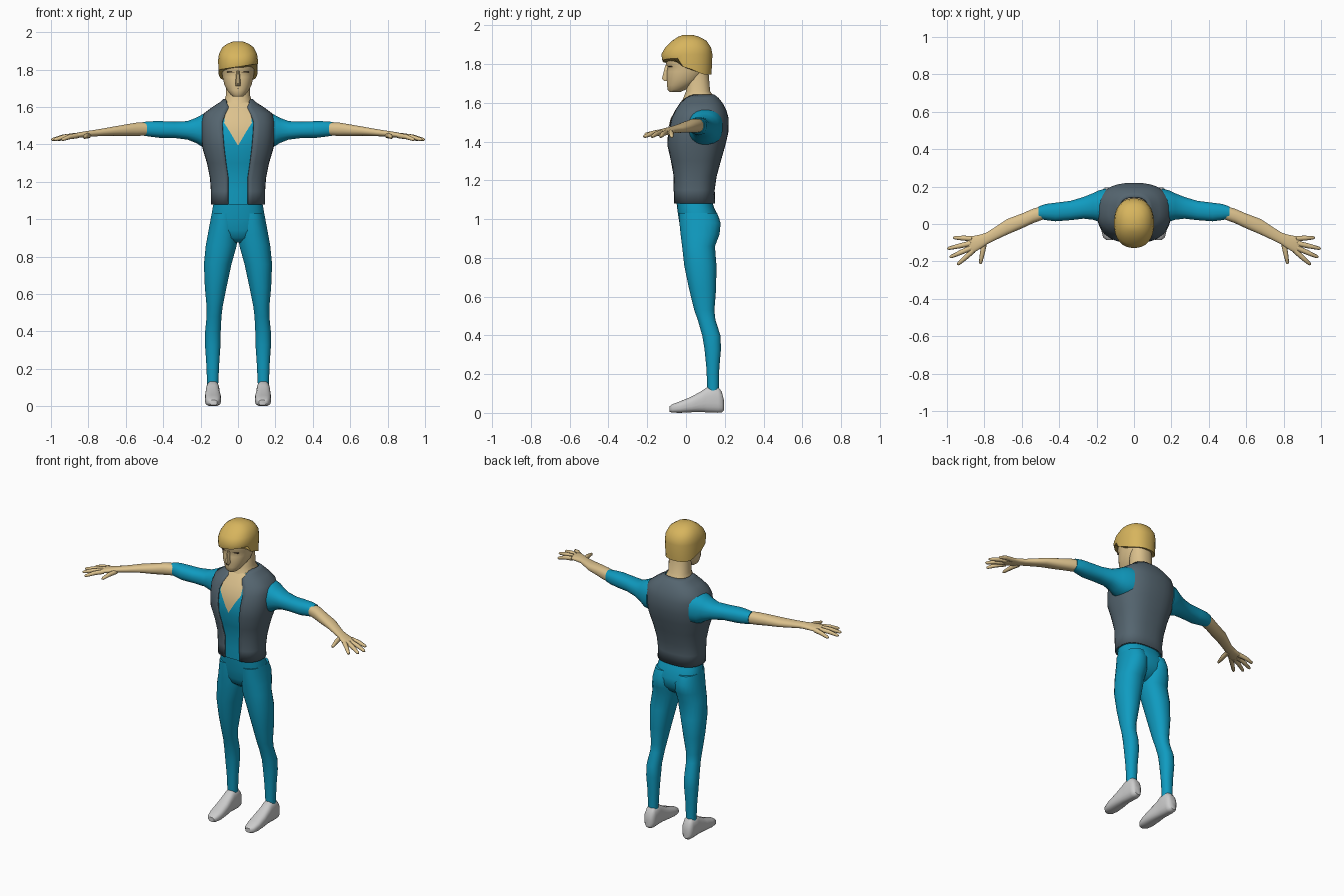
import bpy, bmesh, math
from mathutils import Vector


def mat(name, r, g, b):
    m = bpy.data.materials.new(name)
    m.diffuse_color = (r, g, b, 1)
    return m


SKIN = mat("skin", 0.72, 0.54, 0.27)
TEAL = mat("teal cloth", 0.005, 0.33, 0.53)
SLATE = mat("slate cloth", 0.09, 0.13, 0.16)
BLOND = mat("blond", 0.68, 0.46, 0.11)
DARK = mat("dark line", 0.08, 0.05, 0.03)


def finish(bm, name, material=None, mirror=False, angle=45):
    bmesh.ops.recalc_face_normals(bm, faces=bm.faces)
    me = bpy.data.meshes.new(name)
    bm.to_mesh(me)
    bm.free()
    ob = bpy.data.objects.new(name, me)
    bpy.context.collection.objects.link(ob)
    if material:
        me.materials.append(material)
    bpy.ops.object.select_all(action='DESELECT')
    ob.select_set(True)
    bpy.context.view_layer.objects.active = ob
    bpy.ops.object.shade_smooth_by_angle(angle=math.radians(angle))
    if mirror:
        ob.modifiers.new("mirror", 'MIRROR')
    return ob


def bridge(bm, rings, closed=True):
    """Join successive vertex rings with quads."""
    for a, b in zip(rings, rings[1:]):
        n = len(a)
        for i in range(n if closed else n - 1):
            j = (i + 1) % n
            bm.faces.new((a[i], a[j], b[j], b[i]))
    if closed:
        bm.faces.new(rings[0])
        bm.faces.new(rings[-1])


def loft(name, axis, stations, material=None, mirror=False, n=2.3, sides=20, tweak=None, angle=45):
    """Stations: position along axis, then min/max of the two other axes (in x, y, z order)."""
    bm = bmesh.new()
    rings = []
    for k, (t, a0, a1, b0, b1) in enumerate(stations):
        ring = []
        for i in range(sides):
            an = 2 * math.pi * (i + 0.5) / sides
            c, s = math.cos(an), math.sin(an)
            p = [(a0 + a1) / 2 + (a1 - a0) / 2 * math.copysign(abs(c) ** (2 / n), c),
                 (b0 + b1) / 2 + (b1 - b0) / 2 * math.copysign(abs(s) ** (2 / n), s)]
            p.insert("xyz".index(axis), t)
            ring.append(bm.verts.new(tweak(k, p) if tweak else p))
        rings.append(ring)
    bridge(bm, rings)
    return finish(bm, name, material, mirror, angle)


def tube(name, pts, radii, material):
    bm = bmesh.new()
    rings = []
    d = (Vector(pts[-1]) - Vector(pts[0])).normalized()
    side = d.cross(Vector((0, 0, 1))).normalized()
    up = side.cross(d)
    for p, r in zip(pts, radii):
        rings.append([bm.verts.new(Vector(p) + r * (side * math.cos(a) + up * math.sin(a)))
                      for a in [math.pi * i / 4 for i in range(8)]])
    bridge(bm, rings)
    return finish(bm, name, material, True, 60)


# torso profile: z, half width, front y, back y, half opening of the vest
BODY = [(1.08, .145, -.065, .150, .053), (1.15, .145, -.067, .148, .053),
        (1.22, .150, -.067, .158, .053), (1.30, .166, -.083, .180, .065),
        (1.38, .190, -.102, .203, .075), (1.45, .197, -.100, .219, .081),
        (1.52, .197, -.083, .220, .085), (1.565, .184, -.058, .207, .068),
        (1.60, .137, -.034, .188, .050), (1.625, .098, -.015, .168, .062),
        (1.643, .078, .015, .145, .060)]
N = 2.5


def front_y(z, x):
    """y of the torso front at height z and offset x."""
    for a, b in zip(BODY, BODY[1:]):
        if z <= b[0]:
            f = (z - a[0]) / (b[0] - a[0])
            w, yf, yb = [a[i] + f * (b[i] - a[i]) for i in (1, 2, 3)]
            return (yf + yb) / 2 - (yb - yf) / 2 * (1 - min(1, abs(x / w)) ** N) ** (1 / N)


# shirt body under the vest
loft("shirt", "z", [(z, -w + .008, w - .008, yf + .008, yb - .008)
                    for z, w, yf, yb, g in BODY[:-1]], TEAL, n=N, sides=32)

# open-fronted vest
bm = bmesh.new()
rings = []
for z, w, yf, yb, g in BODY:
    s0 = math.asin((g / w) ** (N / 2))
    ring = []
    for i in range(33):
        an = s0 + (2 * math.pi - 2 * s0) * i / 32
        s, c = math.sin(an), -math.cos(an)
        ring.append(bm.verts.new((w * math.copysign(abs(s) ** (2 / N), s),
                                  (yf + yb) / 2 + (yb - yf) / 2 * math.copysign(abs(c) ** (2 / N), c), z)))
    rings.append(ring)
bridge(bm, rings, closed=False)
vest = finish(bm, "vest", SLATE)
thick = vest.modifiers.new("thickness", 'SOLIDIFY')
thick.thickness = .008
thick.offset = -1

# bare chest in the V of the collar
bm = bmesh.new()
rings = []
for z, h in [(1.395, .001), (1.43, .022), (1.47, .045), (1.515, .074), (1.56, .070), (1.60, .058), (1.625, .06)]:
    rings.append([bm.verts.new((h * i / 3, front_y(z, h * i / 3) + .004, z)) for i in range(-3, 4)])
bridge(bm, rings, closed=False)
chest = finish(bm, "chest", SKIN)
if sum(p.normal.y for p in chest.data.polygons) > 0:
    chest.data.flip_normals()

# neck, head, nose
loft("neck", "z", [(1.58, -.10, .10, -.03, .17), (1.625, -.076, .076, -.015, .15),
                   (1.66, -.066, .066, .0, .125), (1.78, -.066, .066, .0, .115)], SKIN)
loft("head", "z", [(1.655, -.026, .026, -.085, -.03), (1.668, -.042, .042, -.096, .0),
                   (1.69, -.058, .058, -.098, .04), (1.72, -.074, .074, -.100, .08),
                   (1.76, -.083, .083, -.100, .11), (1.785, -.087, .087, -.094, .12),
                   (1.80, -.089, .089, -.104, .122), (1.86, -.09, .09, -.10, .12),
                   (1.92, -.05, .05, -.05, .08)], SKIN, n=2.15, sides=24)
loft("nose", "z", [(1.795, -.008, .008, -.108, -.07), (1.725, -.016, .016, -.126, -.07),
                   (1.712, -.013, .013, -.115, -.07)], SKIN, sides=8, n=2)


def slit(name, x0, x1, z, y, h, mirror):
    loft(name, "x", [(x0, y, y + .02, z - h, z + h), (x1, y + .005, y + .03, z - h, z + h)],
         DARK, mirror, sides=8)


slit("eye", .02, .058, 1.787, -.093, .003, True)
slit("mouth", 0, .02, 1.697, -.1, .0015, True)


# hair cap: fringe slants at the front, hem drops to the nape
def hem(k, p):
    if k == 0:
        x, y, z = p
        p[2] = 1.745 if y > .09 else 1.785 - .04 * max(0, y) / .09 if y > -.03 else 1.815 + .15 * x
    return p


loft("hair", "z", [(1.79, -.104, .104, -.122, .132), (1.85, -.107, .107, -.128, .137),
                   (1.885, -.102, .102, -.108, .130), (1.92, -.083, .083, -.072, .106),
                   (1.94, -.055, .055, -.042, .07), (1.95, -.025, .025, -.015, .035)],
     BLOND, n=2.3, sides=28, tweak=hem)

# sleeves, bare arms, palms
loft("sleeve", "x", [(.15, .01, .19, 1.38, 1.57), (.19, .012, .180, 1.385, 1.562),
                     (.22, .022, .165, 1.405, 1.545), (.27, .028, .145, 1.425, 1.525),
                     (.34, .020, .124, 1.434, 1.522), (.42, .014, .114, 1.435, 1.525),
                     (.47, .020, .108, 1.441, 1.524), (.51, .028, .094, 1.447, 1.520)], TEAL, True)
loft("forearm", "x", [(.48, .026, .100, 1.448, 1.518), (.54, .004, .082, 1.445, 1.517),
                      (.60, -.024, .056, 1.445, 1.507), (.68, -.058, .026, 1.446, 1.493),
                      (.74, -.086, -.014, 1.444, 1.482), (.785, -.108, -.044, 1.442, 1.475),
                      (.82, -.132, -.056, 1.437, 1.47), (.86, -.156, -.064, 1.435, 1.463),
                      (.89, -.158, -.070, 1.433, 1.454)], SKIN, True)

# fingers and thumb
for name, base, tip in [("little_finger", (.865, -.078), (.966, -.073)),
                        ("ring_finger", (.87, -.103), (.998, -.132)),
                        ("middle_finger", (.87, -.127), (.985, -.178)),
                        ("index_finger", (.86, -.142), (.944, -.218)),
                        ("thumb", (.80, -.10), (.822, -.214))]:
    a, b = Vector((*base, 1.447)), Vector((*tip, 1.425 if name != "thumb" else 1.437))
    tube(name, [a, a.lerp(b, .5) + Vector((0, 0, .004)), a.lerp(b, .93), b], [.0145, .013, .009, .004], SKIN)

# hips and trouser legs
loft("hips", "z", [(1.10, -.128, .128, -.05, .133), (1.06, -.136, .136, -.047, .145),
                   (1.00, -.146, .146, -.038, .174), (.94, -.146, .146, -.028, .165),
                   (.90, -.10, .10, -.012, .135), (.875, -.03, .03, .02, .10)], TEAL, n=2.4, sides=28)
loft("trouser_leg", "z", [(1.03, .012, .141, -.038, .162), (.98, .004, .151, -.035, .180),
                          (.92, .002, .162, -.029, .174), (.86, .006, .173, -.021, .150),
                          (.76, .034, .183, -.010, .158), (.64, .060, .178, .015, .156),
                          (.53, .082, .168, .042, .147), (.48, .088, .168, .060, .152),
                          (.40, .092, .176, .083, .178), (.33, .093, .177, .095, .181),
                          (.23, .100, .170, .105, .172), (.11, .106, .165, .110, .170)],
     TEAL, True, n=2.2)

# shoes
loft("shoe", "y", [(-.085, .112, .150, .006, .034), (-.07, .100, .166, .001, .045),
                   (-.03, .091, .176, .0, .060), (.03, .091, .177, .003, .085),
                   (.08, .097, .174, .004, .113), (.11, .098, .172, .002, .134),
                   (.165, .098, .172, .0, .134), (.185, .103, .168, .002, .11),
                   (.196, .117, .155, .012, .065)], None, True, n=2.7)
